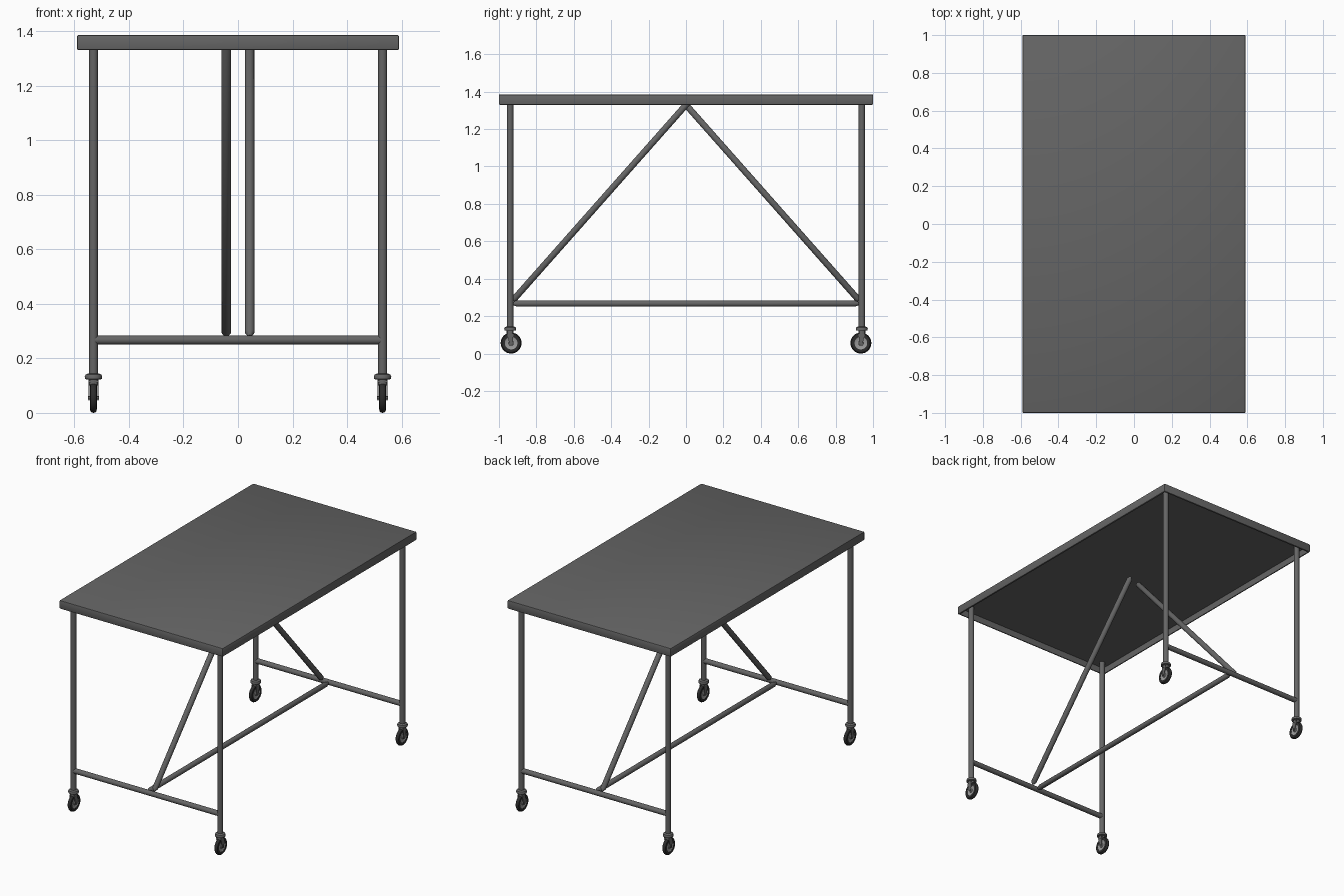
import bpy, bmesh, math
from mathutils import Vector, Matrix

if "Cube" in bpy.data.objects:
    bpy.data.objects.remove(bpy.data.objects["Cube"])


def material(name, v):
    m = bpy.data.materials.new(name)
    m.diffuse_color = (v, v, v, 1)
    m.use_nodes = True
    m.node_tree.nodes["Principled BSDF"].inputs["Base Color"].default_value = m.diffuse_color
    return m


STEEL = material("dark_steel", 0.13)
RUBBER = material("black_rubber", 0.025)
HUB = material("light_hub", 0.32)


def finish(name, bm, mat, angle=35):
    bmesh.ops.recalc_face_normals(bm, faces=bm.faces)
    me = bpy.data.meshes.new(name)
    bm.to_mesh(me)
    bm.free()
    ob = bpy.data.objects.new(name, me)
    bpy.context.collection.objects.link(ob)
    me.materials.append(mat)
    bpy.ops.object.select_all(action='DESELECT')
    ob.select_set(True)
    bpy.context.view_layer.objects.active = ob
    bpy.ops.object.shade_smooth_by_angle(angle=math.radians(angle))
    return ob


def lathe(name, profile, origin, axis, mat=STEEL, seg=24):
    """Revolve (radius, height) points round an axis starting at origin."""
    bm = bmesh.new()
    vs = [bm.verts.new((r, 0, h)) for r, h in profile]
    es = [bm.edges.new(p) for p in zip(vs, vs[1:])]
    bmesh.ops.spin(bm, geom=vs + es, cent=(0, 0, 0), axis=(0, 0, 1),
                   angle=2 * math.pi, steps=seg, use_merge=True)
    bmesh.ops.remove_doubles(bm, verts=bm.verts, dist=1e-5)
    rot = Vector((0, 0, 1)).rotation_difference(Vector(axis)).to_matrix().to_4x4()
    bm.transform(Matrix.Translation(origin) @ rot)
    return finish(name, bm, mat)


def tube(name, p, q, r=0.017, taper=0.0):
    """Round bar, optionally with tapered ends."""
    d = Vector(q) - Vector(p)
    n = d.length
    prof = [(0, 0), (r, 0), (r, n), (0, n)]
    if taper:
        prof = [(0, 0), (r * .35, 0), (r, taper), (r, n - taper), (r * .35, n), (0, n)]
    return lathe(name, prof, p, d)


def plate(name, outline, x0, x1):
    """Flat plate from a (y, z) outline extruded along x."""
    bm = bmesh.new()
    f = bm.faces.new([bm.verts.new((x0, y, z)) for y, z in outline])
    ext = bmesh.ops.extrude_face_region(bm, geom=[f])
    bmesh.ops.translate(bm, vec=(x1 - x0, 0, 0),
                        verts=[v for v in ext['geom'] if isinstance(v, bmesh.types.BMVert)])
    return finish(name, bm, STEEL)


# table top: shallow upside-down tray
bm = bmesh.new()
bmesh.ops.create_cube(bm, size=1)
bmesh.ops.scale(bm, vec=(1.18, 2.0, 0.055), verts=bm.verts)
bmesh.ops.translate(bm, vec=(0, 0, 1.3575), verts=bm.verts)
bmesh.ops.bevel(bm, geom=bm.edges[:], offset=0.005, segments=2, profile=0.5, affect='EDGES')
bottom = min(bm.faces, key=lambda f: f.calc_center_median().z)
bmesh.ops.inset_region(bm, faces=[bottom], thickness=0.007)
ext = bmesh.ops.extrude_face_region(bm, geom=[bottom])
bmesh.ops.translate(bm, vec=(0, 0, 0.042),
                    verts=[v for v in ext['geom'] if isinstance(v, bmesh.types.BMVert)])
if bottom.is_valid:
    bmesh.ops.delete(bm, geom=[bottom], context='FACES_ONLY')
finish("table_top", bm, STEEL)

LX, LY, BAR_Z = 0.53, 0.94, 0.267

for sy, end in ((-1, "front"), (1, "back")):
    y = sy * LY
    # end cross bar and diagonal brace
    tube(end + "_cross_bar", (-LX, y, BAR_Z), (LX, y, BAR_Z), 0.0165)
    bx = -sy * 0.043
    tube(end + "_brace", (bx, sy * 0.928, 0.281), (bx, -sy * 0.02, 1.352), taper=0.018)

    for sx, side in ((-1, "left"), (1, "right")):
        x = sx * LX
        tag = end + "_" + side
        tube(tag + "_leg", (x, y, 0.135), (x, y, 1.373))

        # caster collar and swivel
        lathe(tag + "_caster_collar",
              [(0, .10), (.015, .10), (.019, .104), (.019, .122), (.031, .124),
               (.032, .133), (.029, .140), (.019, .145), (0, .145)],
              (x, y, 0), (0, 0, 1))

        # fork cheeks
        wy, wz = y - sy * 0.005, 0.056
        arc = [(wy + .010 * math.cos(a), wz + .010 * math.sin(a))
               for a in [math.pi + i * math.pi / 6 for i in range(7)]]
        for k in (-1, 1):
            plate(tag + "_caster_fork", arc + [(y + .017, .108), (y - .017, .108)],
                  x + k * 0.0145, x + k * 0.0180)
        plate(tag + "_caster_crown",
              [(y - .017, .112), (y + .017, .112), (y + .017, .118), (y - .017, .118)],
              x - .018, x + .018)

        # wheel: tyre, hub and axle
        o = (x, wy, wz)
        tyre = [(.034, -.011), (.042, -.0125), (.050, -.011), (.0545, -.006), (.056, 0),
                (.0545, .006), (.050, .011), (.042, .0125), (.034, .011), (.034, -.011)]
        lathe(tag + "_caster_tyre", tyre, o, (1, 0, 0), RUBBER, 32)
        lathe(tag + "_caster_hub",
              [(0, -.012), (.012, -.012), (.014, -.007), (.030, -.007), (.035, -.010),
               (.035, .010), (.030, .007), (.014, .007), (.012, .012), (0, .012)],
              o, (1, 0, 0), HUB, 32)
        tube(tag + "_caster_axle", (x - .020, wy, wz), (x + .020, wy, wz), 0.006)

# long bar joining the two cross bars
tube("long_stretcher", (0, -0.932, BAR_Z), (0, 0.932, BAR_Z), 0.0165, taper=0.03)
